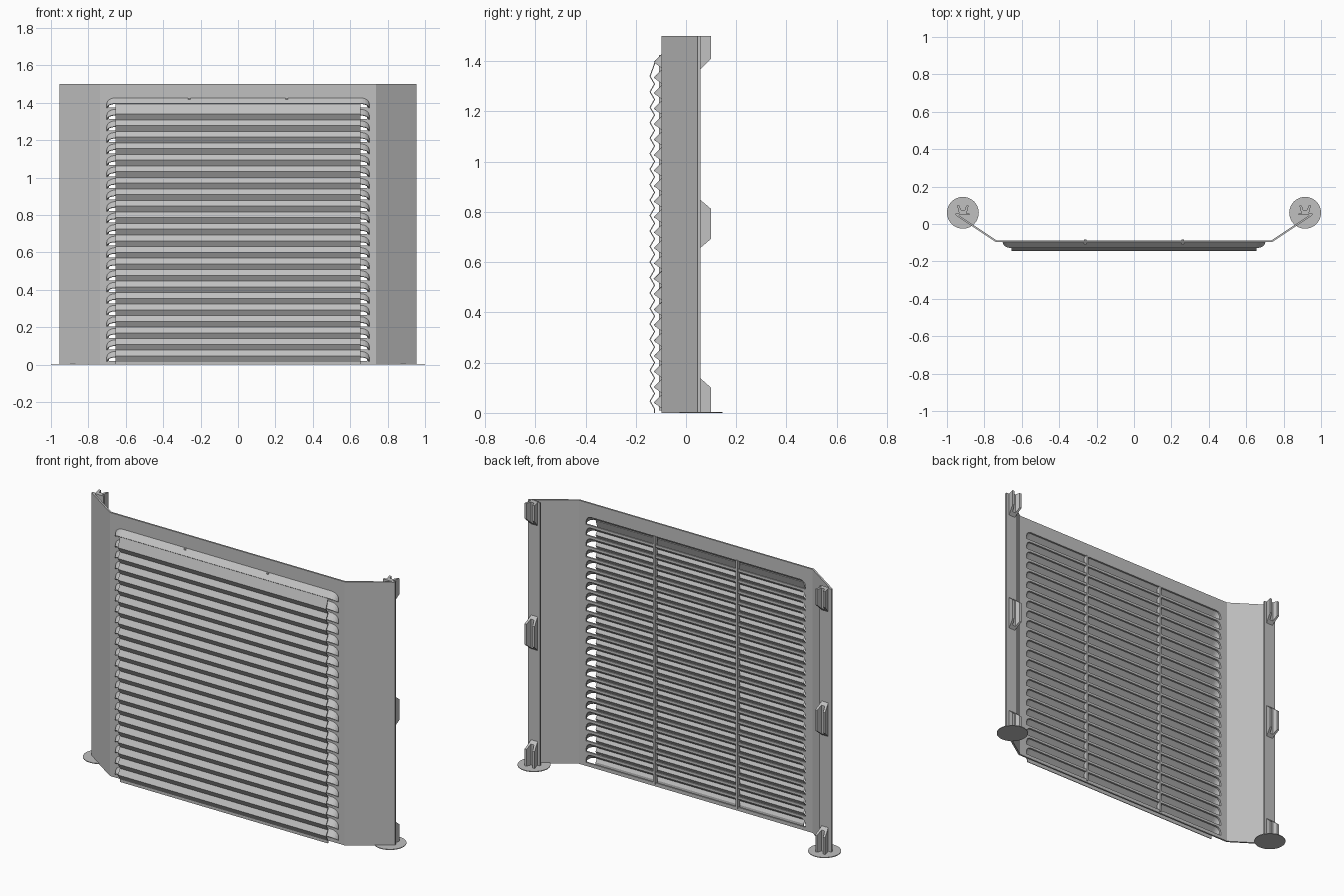
import bpy, bmesh
from math import sin, cos, pi

cube = bpy.data.objects.get("Cube")
if cube:
    bpy.data.objects.remove(cube, do_unlink=True)

GREY = (0.53, 0.53, 0.53, 1)
metal = bpy.data.materials.new("grey_sheet_metal")
metal.use_nodes = True
metal.diffuse_color = GREY
for node in metal.node_tree.nodes:
    if node.type == 'BSDF_PRINCIPLED':
        node.inputs["Base Color"].default_value = GREY

HEIGHT = 1.5
PITCH = 0.0616
TOP = 1.425
ROWS = 23
FRONT = -0.097
BACK = 0.055
HALF = 0.655   # half length of the straight louvre part
END = 0.7      # half length including rounded ends


def make(name, bm):
    bmesh.ops.remove_doubles(bm, verts=bm.verts, dist=0.0001)
    bmesh.ops.recalc_face_normals(bm, faces=bm.faces)
    mesh = bpy.data.meshes.new(name)
    bm.to_mesh(mesh)
    bm.free()
    mesh.materials.append(metal)
    obj = bpy.data.objects.new(name, mesh)
    bpy.context.scene.collection.objects.link(obj)
    return obj


def loft(bm, first, second):
    """Quad strip between two point rows."""
    a = [bm.verts.new(p) for p in first]
    b = [bm.verts.new(p) for p in second]
    for i in range(len(a) - 1):
        bm.faces.new((a[i], a[i + 1], b[i + 1], b[i]))


def prism(bm, first, second):
    """Closed solid between two matching outlines."""
    a = [bm.verts.new(p) for p in first]
    b = [bm.verts.new(p) for p in second]
    bm.faces.new(a)
    bm.faces.new(b[::-1])
    for i in range(len(a)):
        j = (i + 1) % len(a)
        bm.faces.new((a[i], b[i], b[j], a[j]))


def thicken(obj, amount):
    mod = obj.modifiers.new("thickness", 'SOLIDIFY')
    mod.thickness = amount
    mod.offset = 0
    mod.use_even_offset = True


def box(name, x0, x1, y0, y1, z0, z1):
    bm = bmesh.new()
    outline = [(x0, y0), (x1, y0), (x1, y1), (x0, y1)]
    prism(bm, [(x, y, z0) for x, y in outline], [(x, y, z1) for x, y in outline])
    return make(name, bm)


# Folded panel with angled wings
bm = bmesh.new()
path = [(-0.95, BACK - 0.005), (-0.737, FRONT + 0.005),
        (0.737, FRONT + 0.005), (0.95, BACK - 0.005)]
loft(bm, [(x, y, 0) for x, y in path], [(x, y, HEIGHT) for x, y in path])
panel = make("folded_panel", bm)
thicken(panel, 0.01)

# Slots with rounded upper corners, cut through the panel
bm = bmesh.new()
for row in range(ROWS):
    top = TOP - 0.003 - row * PITCH
    r = 0.03
    right = [(END - 0.01 - r + r * cos(a * pi / 8), top - r + r * sin(a * pi / 8))
             for a in range(5)]
    outline = [(END - 0.01, top - 0.047)] + right
    outline += [(-x, z) for x, z in reversed(outline)]
    prism(bm, [(x, FRONT - 0.05, z) for x, z in outline],
          [(x, FRONT + 0.05, z) for x, z in outline])
cutter = make("slot_cutter", bm)
cutter.hide_render = True
cut = panel.modifiers.new("slots", 'BOOLEAN')
cut.operation = 'DIFFERENCE'
cut.solver = 'EXACT'
cut.object = cutter
bpy.context.view_layer.update()
graph = bpy.context.evaluated_depsgraph_get()
mesh = bpy.data.meshes.new_from_object(panel.evaluated_get(graph))
panel.modifiers.clear()
panel.data = mesh
bpy.data.objects.remove(cutter, do_unlink=True)

# Pressed hoods with rounded ends, open below
bm = bmesh.new()
STEPS = 6
for row in range(ROWS):
    top = TOP - row * PITCH
    base, lip = [], []
    for i in range(STEPS + 1):
        a = i / STEPS * pi / 2
        c, s = cos(a), sin(a)
        base.append((HALF + (END - HALF) * c, FRONT, top - 0.03 + 0.03 * s))
        lip.append((HALF + (END - HALF) * c, FRONT - 0.03 * s, top - 0.052 + 0.022 * s))
    base.insert(0, lip[0])
    lip.insert(0, lip[0])
    base += [(-x, y, z) for x, y, z in reversed(base)]
    lip += [(-x, y, z) for x, y, z in reversed(lip)]
    loft(bm, base, lip)
hoods = make("louvre_hoods", bm)
thicken(hoods, 0.004)

# Pleated slats in front of the hoods
bm = bmesh.new()
profile = [(-0.124, TOP - 0.032)]
for row in range(ROWS - 1):
    z = 1.34 - row * PITCH
    profile += [(-0.143, z), (-0.125, z - 0.031)]
profile.append((-0.125, 0))
loft(bm, [(-HALF, y, z) for y, z in profile], [(HALF, y, z) for y, z in profile])
slats = make("louvre_slats", bm)
thicken(slats, 0.004)

# Slim upright ribs behind the louvres
for side, x in (("left", 0.26), ("right", -0.26)):
    box(side + "_rib", x - 0.006, x + 0.006, FRONT - 0.01, FRONT + 0.014, 0.01, TOP)

# Edge flanges, clips and feet
U_SHAPE = [(-0.02, 0.055), (-0.031, 0.1), (-0.019, 0.1), (-0.01, 0.074),
           (0.01, 0.074), (0.019, 0.1), (0.031, 0.1), (0.02, 0.055)]
CLIPS = {"lower": (0, 0.14, 0, 0.04),
         "middle": (0.655, 0.85, 0.038, 0.038),
         "upper": (1.365, HEIGHT, 0.045, 0)}
for side, s in (("left", 1), ("right", -1)):
    x0, x1 = sorted((s * 0.88, s * 0.955))
    box(side + "_flange", x0, x1, BACK - 0.008, BACK + 0.002, 0, HEIGHT)
    for level, (low, high, cut_low, cut_high) in CLIPS.items():
        bm = bmesh.new()
        bottom, upper = [], []
        for u, y in U_SHAPE:
            t = (y - BACK) / 0.045
            bottom.append((s * 0.915 + u, y, low + cut_low * t))
            upper.append((s * 0.915 + u, y, high - cut_high * t))
        prism(bm, bottom, upper)
        make(side + "_" + level + "_clip", bm)
    bm = bmesh.new()
    ring = [(s * 0.915 + 0.085 * cos(i * pi / 16), 0.06 + 0.085 * sin(i * pi / 16))
            for i in range(32)]
    prism(bm, [(x, y, 0) for x, y in ring], [(x, y, 0.004) for x, y in ring])
    make(side + "_foot_disc", bm)
